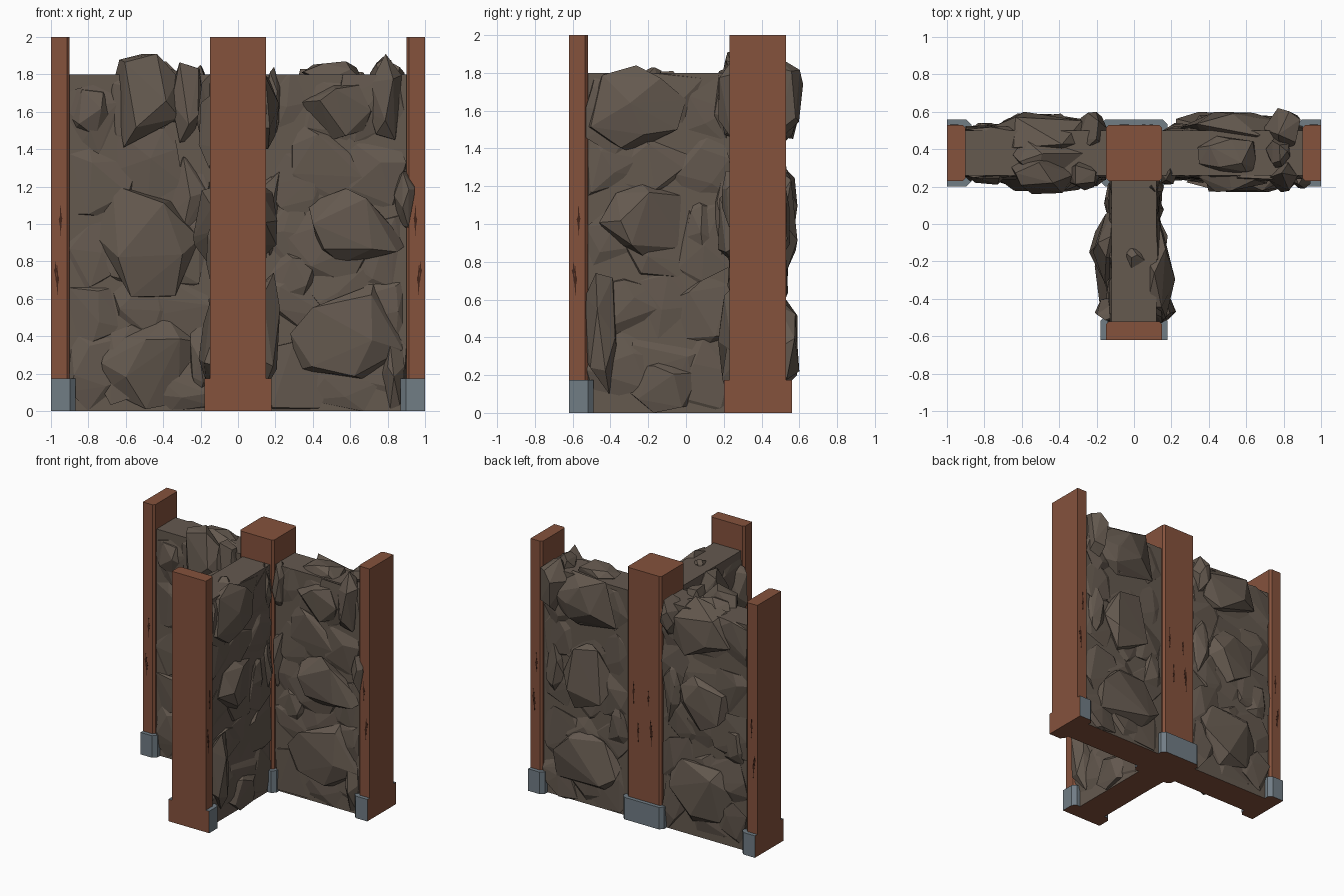
import bpy, bmesh, random
from mathutils import Vector

if "Cube" in bpy.data.objects:
    bpy.data.objects.remove(bpy.data.objects["Cube"])

random.seed(5)


def material(name, rgb):
    m = bpy.data.materials.new(name)
    m.diffuse_color = (*rgb, 1)
    m.use_nodes = True
    m.node_tree.nodes["Principled BSDF"].inputs["Base Color"].default_value = m.diffuse_color
    return m


WOOD = material("red_brown_wood", (0.235, 0.085, 0.046))
STONE = material("brown_grey_stone", (0.128, 0.100, 0.078))
METAL = material("blue_grey_metal", (0.165, 0.205, 0.235))
CRACK = material("dark_wood_crack", (0.055, 0.018, 0.010))


def finish(bm, name, mats):
    bmesh.ops.recalc_face_normals(bm, faces=bm.faces[:])
    me = bpy.data.meshes.new(name)
    bm.to_mesh(me)
    bm.free()
    for m in mats:
        me.materials.append(m)
    ob = bpy.data.objects.new(name, me)
    bpy.context.collection.objects.link(ob)
    return ob


# ---------- posts and metal shoes: chamfered rectangles lofted upwards ----------
def ring(box, c, e, cut):
    """Rectangle grown by e with corners chamfered by c; the cut side stays flush and sharp."""
    x0, x1, y0, y1 = box
    x0 -= e * (cut != "-x")
    x1 += e * (cut != "+x")
    y0 -= e * (cut != "-y")
    y1 += e
    pts = []
    for x, y, sx, sy in ((x0, y0, 1, 1), (x1, y0, -1, 1), (x1, y1, -1, -1), (x0, y1, 1, -1)):
        if (cut == "-x" and sx > 0) or (cut == "+x" and sx < 0) or (cut == "-y" and sy > 0):
            pts.append((x, y))
        else:
            pair = [(x, y + sy * c), (x + sx * c, y)]
            pts += pair if sx == sy else pair[::-1]
    return pts


def loft(name, box, cut, c, levels, mats):
    bm = bmesh.new()
    rings = [[bm.verts.new((x, y, z)) for x, y in ring(box, c, e, cut)] for z, e in levels]
    n = len(rings[0])
    for a, b in zip(rings, rings[1:]):
        for i in range(n):
            bm.faces.new((a[i], a[(i + 1) % n], b[(i + 1) % n], b[i]))
    bm.faces.new(rings[0])
    bm.faces.new(rings[-1])
    bmesh.ops.recalc_face_normals(bm, faces=bm.faces[:])
    # bare wood on the underside and on the cut face
    axis = {"-x": Vector((-1, 0, 0)), "+x": Vector((1, 0, 0)), "-y": Vector((0, -1, 0))}.get(cut)
    for f in bm.faces:
        if f.normal.z < -0.9 or (axis and f.normal.dot(axis) > 0.99):
            f.material_index = len(mats) - 1
    return finish(bm, name, mats)


POSTS = {
    "left_post": ((-1, -0.9, 0.23, 0.53), "-x"),
    "right_post": ((0.9, 1, 0.23, 0.53), "+x"),
    "front_post": ((-0.15, 0.15, -0.62, -0.52), "-y"),
    "centre_post": ((-0.15, 0.15, 0.23, 0.53), ""),
}
for name, (box, cut) in POSTS.items():
    loft(name, box, cut, 0.015, [(0, 0), (2, 0)], [WOOD])
    loft(name + "_shoe", box, cut, 0.028, [(0, 0.03), (0.175, 0.03)], [METAL, WOOD])


# ---------- cracks: thin jagged slivers on the post faces ----------
def crack(bm, place, u, z, h, s):
    """place maps (u, z, depth) to a point; s mirrors the sliver."""
    out = [(0, -0.5), (0.007, -0.1), (0.012, 0.02), (0.005, 0.12), (0.003, 0.5),
           (-0.003, 0.15), (-0.008, 0.05), (-0.003, -0.1)]
    lo = [bm.verts.new(place(u + s * a, z + b * h, -0.003)) for a, b in out]
    hi = [bm.verts.new(place(u + s * a, z + b * h, 0.001)) for a, b in out]
    bm.faces.new(hi)
    for i in range(8):
        j = (i + 1) % 8
        bm.faces.new((lo[i], lo[j], hi[j], hi[i]))


bm = bmesh.new()
front = lambda u, z, d: (u, 0.23 - d, z)
back = lambda u, z, d: (u, 0.53 + d, z)
side_r = lambda u, z, d: (0.15 + d, u, z)
side_l = lambda u, z, d: (-0.15 - d, u, z)
for dist, z, h in ((0.036, 0.70, 0.17), (0.027, 0.75, 0.12), (0.053, 1.02, 0.18)):
    for s in (-1, 1):
        for face in (front, back):
            crack(bm, face, s * (1 - dist), z, h, s)
    for face in (side_r, side_l):
        crack(bm, face, -0.62 + dist, z, h, -1)
for u, z, h in ((-0.07, 0.72, 0.2), (-0.06, 0.77, 0.16), (0.05, 0.72, 0.18), (0.09, 1.02, 0.2), (-0.04, 1.0, 0.14)):
    crack(bm, back, u, z, h, 1)
finish(bm, "post_cracks", [CRACK])


# ---------- stone walls ----------
def wall_core(name, x0, x1, y0, y1):
    bm = bmesh.new()
    bmesh.ops.create_cube(bm, size=1)
    for v in bm.verts:
        v.co = ((x0 + x1) / 2 + v.co.x * (x1 - x0), (y0 + y1) / 2 + v.co.y * (y1 - y0), 0.9 + v.co.z * 1.8)
    for f in bm.faces:
        f.material_index = int(f.normal.z < -0.9)
    finish(bm, name, [STONE, WOOD])


wall_core("long_wall_core", -0.95, 0.95, 0.26, 0.50)
wall_core("short_wall_core", -0.12, 0.12, -0.56, 0.28)


def rock(bm, place, u, z, w, h, out, deep=0.09, n=14, lim=None):
    """Convex angular stone fitted to a given width, height and depth."""
    # evenly spread directions with jitter give broad facets
    pts = []
    while len(pts) < n:
        p = Vector([random.gauss(0, 1) for _ in range(3)]).normalized()
        if all((p - q).length > 0.55 for q in pts) or random.random() < 0.02:
            pts.append(p)
    span = [(min(p[i] for p in pts), max(p[i] for p in pts)) for i in range(3)]
    verts = []
    for p in pts:
        a, b, c = ((p[i] - span[i][0]) / (span[i][1] - span[i][0]) for i in range(3))
        pu, pz = u + (a - 0.5) * w, max(0, z + (b - 0.5) * h)
        if lim:
            pu, pz = min(max(pu, lim[0]), lim[1]), min(pz, 1.8)
        verts.append(bm.verts.new(place(pu, pz, -deep + c * (out + deep))))
    bmesh.ops.convex_hull(bm, input=verts)
    bmesh.ops.delete(bm, geom=[v for v in bm.verts if not v.link_faces], context="VERTS")


def panel(name, place, u0, u1, stones):
    bm = bmesh.new()
    # shallow filler stones in rough courses
    for r in range(5):
        for k in range(3):
            rock(bm, place, u0 + (u1 - u0) * (k + 0.5 + random.uniform(-0.2, 0.2)) / 3,
                 0.18 + 0.36 * r + random.uniform(-0.07, 0.07), random.uniform(0.35, 0.5),
                 random.uniform(0.34, 0.46), random.uniform(0.012, 0.035), 0.04, 12, (u0, u1))
    # large protruding stones
    for s in stones:
        rock(bm, place, *s)
    bmesh.ops.recalc_face_normals(bm, faces=bm.faces[:])
    for f in bm.faces:
        f.material_index = int(all(v.co.z < 1e-4 for v in f.verts))
    finish(bm, name, [STONE, WOOD])


wall_f = lambda u, z, d: (u, 0.26 - d, z)
wall_b = lambda u, z, d: (u, 0.50 + d, z)
leg_r = lambda u, z, d: (0.12 + d, u, z)
leg_l = lambda u, z, d: (-0.12 - d, u, z)

panel("front_left_stones", wall_f, -0.9, -0.15, [
    (-0.48, 0.91, 0.55, 0.60, 0.09), (-0.49, 1.66, 0.36, 0.50, 0.10, 0.13), (-0.27, 1.65, 0.17, 0.43, 0.08),
    (-0.48, 0.26, 0.50, 0.50, 0.08), (-0.79, 1.60, 0.24, 0.27, 0.05), (-0.26, 1.12, 0.22, 0.48, 0.05),
    (-0.19, 0.30, 0.14, 0.45, 0.06)])
panel("front_right_stones", wall_f, 0.15, 0.9, [
    (0.58, 0.42, 0.60, 0.52, 0.09), (0.64, 0.99, 0.53, 0.40, 0.09), (0.53, 1.60, 0.37, 0.30, 0.09),
    (0.79, 1.68, 0.17, 0.46, 0.09), (0.89, 1.12, 0.11, 0.32, 0.07), (0.30, 0.70, 0.30, 0.32, 0.04),
    (0.83, 0.22, 0.12, 0.42, 0.07), (0.18, 1.65, 0.10, 0.38, 0.05), (0.18, 1.05, 0.10, 0.50, 0.05)])
panel("back_left_stones", wall_b, -0.9, -0.15, [
    (-0.50, 1.66, 0.50, 0.42, 0.10, 0.13), (-0.52, 1.07, 0.46, 0.44, 0.09), (-0.50, 0.36, 0.55, 0.48, 0.09),
    (-0.23, 1.10, 0.17, 0.55, 0.05), (-0.78, 0.80, 0.24, 0.35, 0.04), (-0.22, 1.70, 0.15, 0.30, 0.10)])
panel("back_right_stones", wall_b, 0.15, 0.9, [
    (0.52, 1.62, 0.54, 0.42, 0.10), (0.79, 1.68, 0.20, 0.42, 0.12, 0.12), (0.50, 1.02, 0.44, 0.54, 0.09),
    (0.50, 0.36, 0.56, 0.46, 0.10), (0.80, 1.00, 0.18, 0.45, 0.05), (0.24, 0.70, 0.18, 0.36, 0.04)])
panel("short_wall_right_stones", leg_r, -0.53, 0.23, [
    (-0.27, 1.61, 0.54, 0.46, 0.10), (-0.23, 1.00, 0.46, 0.42, 0.09), (-0.45, 0.42, 0.17, 0.64, 0.105),
    (-0.12, 0.15, 0.40, 0.30, 0.06), (0.08, 0.99, 0.17, 0.28, 0.04), (0.20, 1.05, 0.10, 0.45, 0.04),
    (0.19, 1.62, 0.10, 0.40, 0.04)])
panel("short_wall_left_stones", leg_l, -0.53, 0.23, [
    (-0.12, 1.60, 0.40, 0.42, 0.10), (-0.15, 0.98, 0.44, 0.46, 0.12), (-0.24, 0.38, 0.50, 0.50, 0.09),
    (-0.46, 1.50, 0.14, 0.45, 0.09), (-0.45, 0.85, 0.15, 0.40, 0.05), (0.12, 0.50, 0.20, 0.36, 0.04)])

# stones lying on the wall tops
bm = bmesh.new()
for u, w, z, h, d in ((-0.46, 0.40, 1.79, 0.17, 0.20), (0.50, 0.32, 1.79, 0.16, 0.17), (0.77, 0.13, 1.80, 0.19, 0.14)):
    rock(bm, wall_f, u, z, w, h, d - 0.18, 0.21)
rock(bm, leg_r, -0.2, 1.78, 0.14, 0.10, -0.06, 0.17)
finish(bm, "top_stones", [STONE])
